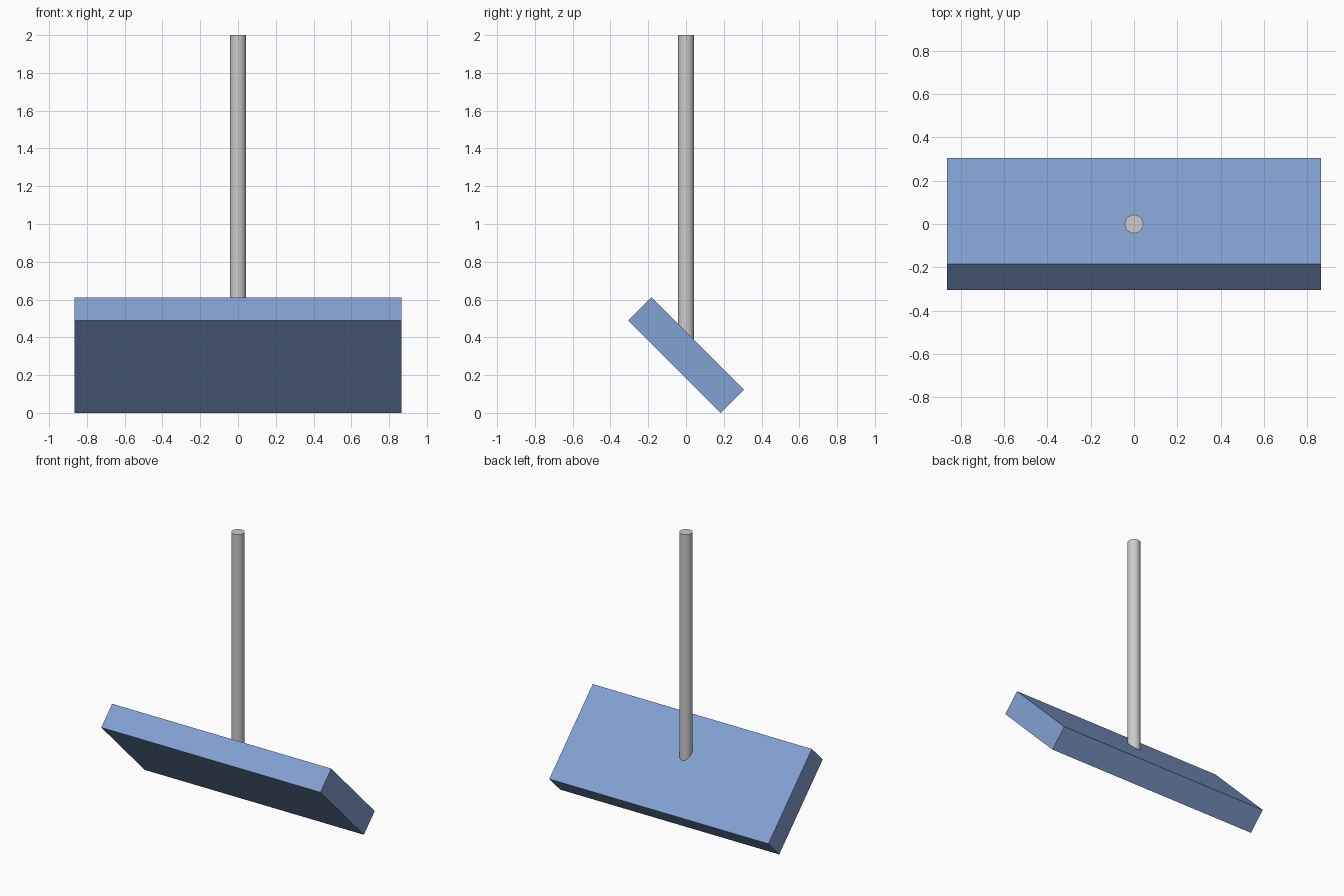
import bpy
from math import radians

if "Cube" in bpy.data.objects:
    bpy.data.objects.remove(bpy.data.objects["Cube"])

TILT = radians(-45)
PANEL_SIZE = (1.73, 0.693, 0.173)
PANEL_Z = 0.306
POLE_RADIUS = 0.043
POLE_TOP = 2.0

# Tilted panel resting on its lower rear edge
bpy.ops.mesh.primitive_cube_add(size=1, location=(0, 0, PANEL_Z), rotation=(TILT, 0, 0))
panel = bpy.context.object
panel.name = "tilted_panel"
panel.scale = PANEL_SIZE
bpy.ops.object.transform_apply(location=False, rotation=False, scale=True)
blue = bpy.data.materials.new("panel_blue")
blue.diffuse_color = (0.22, 0.36, 0.64, 1)
blue.use_nodes = True
blue.node_tree.nodes["Principled BSDF"].inputs["Base Color"].default_value = blue.diffuse_color
panel.data.materials.append(blue)

# Upright pole, its foot sunk into the middle of the panel
length = POLE_TOP - PANEL_Z
bpy.ops.mesh.primitive_cylinder_add(vertices=32, radius=POLE_RADIUS, depth=length,
                                    location=(0, 0, PANEL_Z + length / 2))
pole = bpy.context.object
pole.name = "upright_pole"
bpy.ops.object.shade_smooth_by_angle(angle=radians(30))
